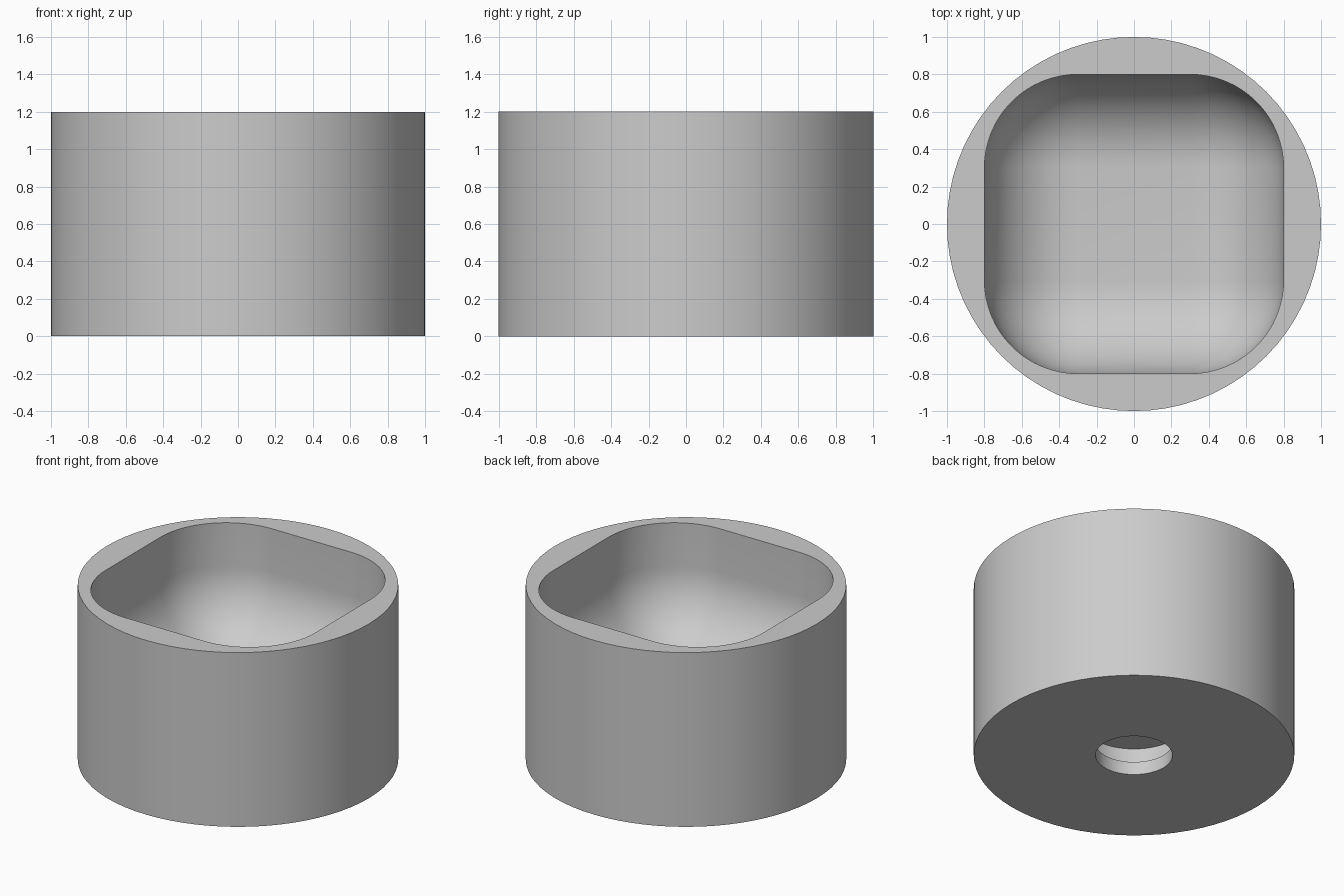
import bpy
import math

default_cube = bpy.data.objects.get("Cube")
if default_cube:
    bpy.data.objects.remove(default_cube, do_unlink=True)

GREY = (0.6, 0.6, 0.6, 1.0)
RIM_HEIGHT = 1.2
grey = bpy.data.materials.new("plain grey")
grey.use_nodes = True
grey.diffuse_color = GREY
grey.node_tree.nodes["Principled BSDF"].inputs["Base Color"].default_value = GREY


def cylinder(name, radius, bottom, top, sides):
    bpy.ops.mesh.primitive_cylinder_add(
        vertices=sides, radius=radius, depth=top - bottom,
        location=(0, 0, (bottom + top) / 2))
    obj = bpy.context.object
    obj.name = name
    obj.data.materials.append(grey)
    return obj


def apply_modifier(obj, mod):
    bpy.context.view_layer.objects.active = obj
    bpy.ops.object.modifier_apply(modifier=mod.name)


def carve(body, cutter):
    mod = body.modifiers.new("carve", "BOOLEAN")
    mod.operation = "DIFFERENCE"
    mod.solver = "EXACT"
    mod.object = cutter
    apply_modifier(body, mod)
    bpy.data.objects.remove(cutter, do_unlink=True)


# Round solid body
holder = cylinder("round_holder", 1.0, 0, RIM_HEIGHT, 72)

# Bowl: lower half of a generously rounded cube centred on the rim
bpy.ops.mesh.primitive_cube_add(size=1.6, location=(0, 0, RIM_HEIGHT))
bowl = bpy.context.object
bowl.name = "bowl_cutter"
bowl.data.materials.append(grey)
rounding = bowl.modifiers.new("rounding", "BEVEL")
rounding.width = 0.5
rounding.segments = 16
rounding.limit_method = "NONE"
apply_modifier(bowl, rounding)
carve(holder, bowl)

# Underside: narrow round opening leading to a wider closed pocket
carve(holder, cylinder("pocket_cutter", 0.32, 0.09, 0.23, 48))
carve(holder, cylinder("opening_cutter", 0.24, -0.1, 0.15, 48))

# Smooth curved walls, crisp rims
bpy.ops.object.select_all(action="DESELECT")
holder.select_set(True)
bpy.context.view_layer.objects.active = holder
bpy.ops.object.shade_smooth_by_angle(angle=math.radians(30))
